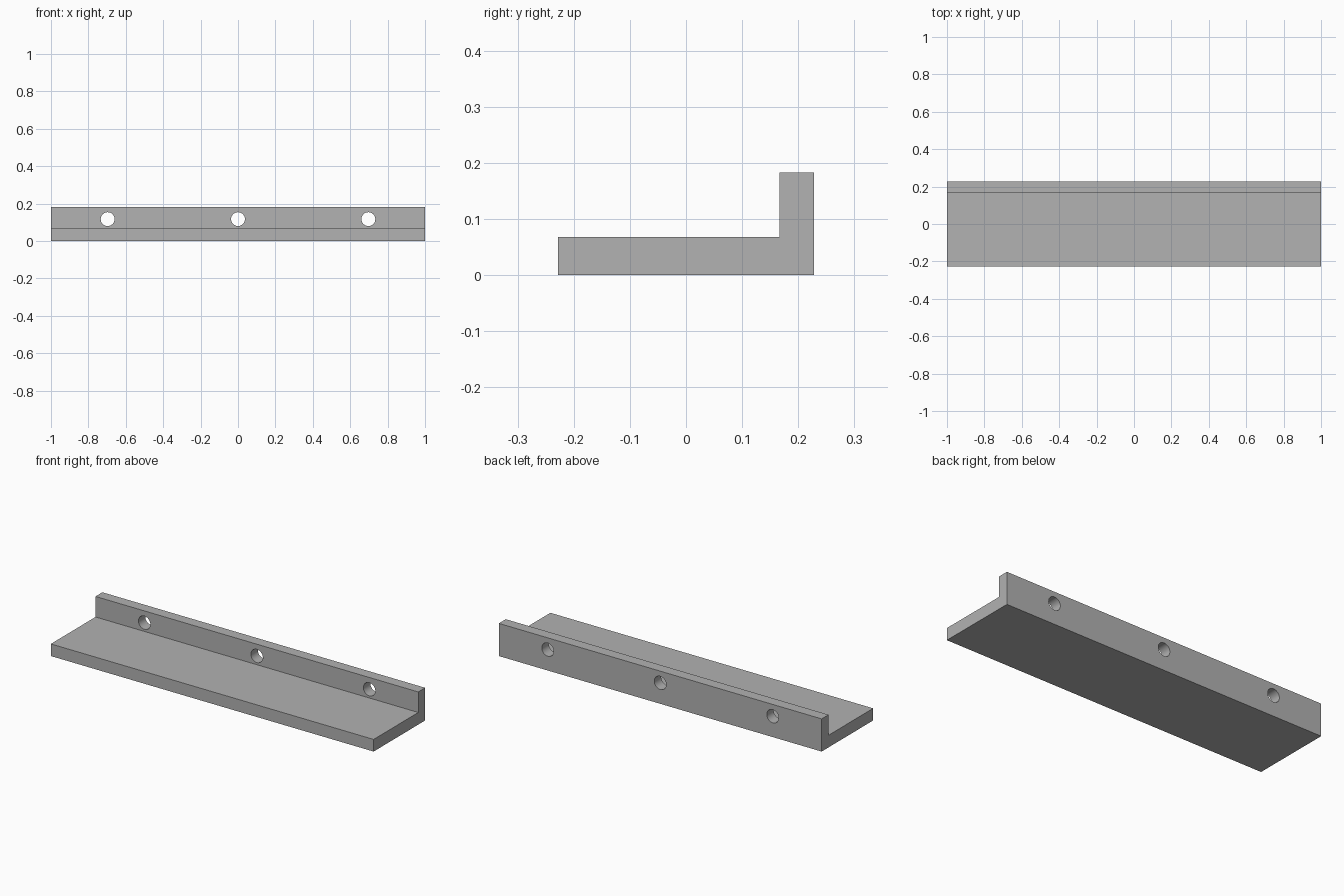
import bpy
import bmesh
from math import pi, radians
from mathutils import Matrix

default = bpy.data.objects.get("Cube")
if default:
    bpy.data.objects.remove(default, do_unlink=True)

# Dimensions
HALF_LENGTH = 1.0
HALF_DEPTH = 0.228
LIP_FRONT = 0.167
SHELF_TOP = 0.068
LIP_TOP = 0.183
HOLE_RADIUS = 0.037
HOLE_HEIGHT = 0.117
HOLE_SPACING = 0.697

grey = bpy.data.materials.new("plain grey")
grey.use_nodes = True
colour = (0.445, 0.445, 0.445, 1)
grey.diffuse_color = colour
grey.node_tree.nodes["Principled BSDF"].inputs["Base Color"].default_value = colour


def make_object(name, bm):
    bmesh.ops.recalc_face_normals(bm, faces=bm.faces)
    mesh = bpy.data.meshes.new(name)
    bm.to_mesh(mesh)
    bm.free()
    mesh.materials.append(grey)
    obj = bpy.data.objects.new(name, mesh)
    bpy.context.collection.objects.link(obj)
    return obj


# Ledge: L-shaped profile extruded along its length
profile = [
    (-HALF_DEPTH, 0), (HALF_DEPTH, 0), (HALF_DEPTH, LIP_TOP),
    (LIP_FRONT, LIP_TOP), (LIP_FRONT, SHELF_TOP), (-HALF_DEPTH, SHELF_TOP),
]
bm = bmesh.new()
end = bm.faces.new([bm.verts.new((-HALF_LENGTH, y, z)) for y, z in profile])
extruded = bmesh.ops.extrude_face_region(bm, geom=[end])["geom"]
bmesh.ops.translate(
    bm, vec=(2 * HALF_LENGTH, 0, 0),
    verts=[v for v in extruded if isinstance(v, bmesh.types.BMVert)])
ledge = make_object("ledge", bm)

# Three round screw holes through the back lip
bm = bmesh.new()
for side in (-1, 0, 1):
    place = Matrix.Translation(
        (side * HOLE_SPACING, (LIP_FRONT + HALF_DEPTH) / 2, HOLE_HEIGHT))
    bmesh.ops.create_cone(
        bm, cap_ends=True, segments=48, radius1=HOLE_RADIUS,
        radius2=HOLE_RADIUS, depth=0.2, matrix=place @ Matrix.Rotation(pi / 2, 4, "X"))
cutter = make_object("hole_cutter", bm)
cutter.hide_render = True

cut = ledge.modifiers.new("screw holes", "BOOLEAN")
cut.operation = "DIFFERENCE"
cut.solver = "EXACT"
cut.object = cutter

# Apply the cut, then smooth the hole walls
bpy.ops.object.select_all(action="DESELECT")
ledge.select_set(True)
bpy.context.view_layer.objects.active = ledge
bpy.ops.object.modifier_apply(modifier=cut.name)
bpy.data.objects.remove(cutter, do_unlink=True)
bpy.ops.object.shade_smooth_by_angle(angle=radians(30))
